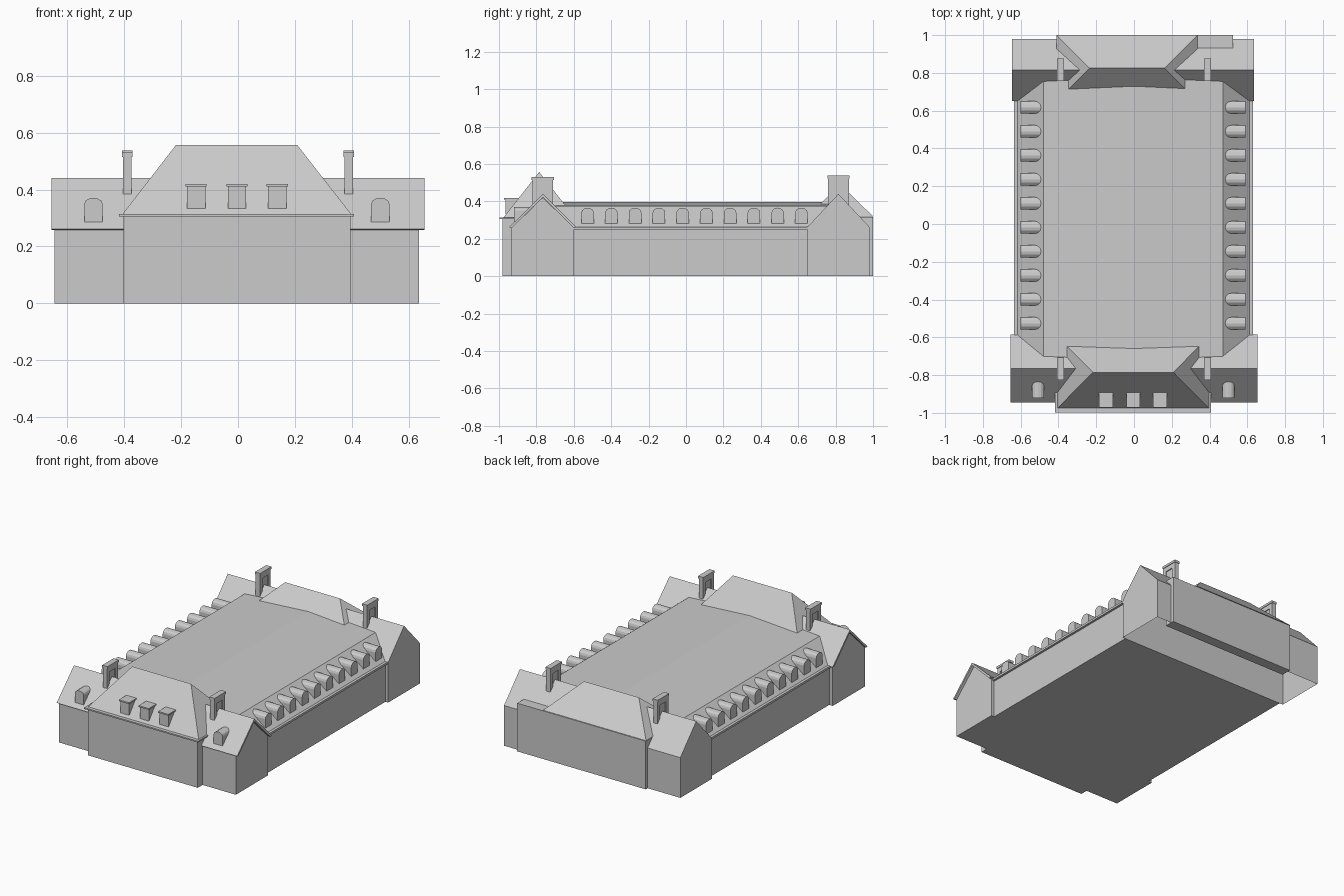
import bpy, bmesh, math

if "Cube" in bpy.data.objects:
    bpy.data.objects.remove(bpy.data.objects["Cube"])


def mesh_object(name, verts, faces):
    bm = bmesh.new()
    vs = [bm.verts.new(v) for v in verts]
    for f in faces:
        bm.faces.new([vs[i] for i in f])
    bmesh.ops.recalc_face_normals(bm, faces=bm.faces)
    me = bpy.data.meshes.new(name)
    bm.to_mesh(me)
    bm.free()
    ob = bpy.data.objects.new(name, me)
    bpy.context.collection.objects.link(ob)
    return ob


def prism(name, profile, axis, a, b, skip_face=None):
    """Extrude a closed profile along x (profile y,z) or y (profile x,z)."""
    def place(p, t):
        return (t, p[0], p[1]) if axis == 'x' else (p[0], t, p[1])
    n = len(profile)
    verts = [place(p, a) for p in profile] + [place(p, b) for p in profile]
    faces = [tuple(range(n)), tuple(range(n, 2 * n))]
    faces += [(i, (i + 1) % n, n + (i + 1) % n, n + i)
              for i in range(n) if i != skip_face]
    return mesh_object(name, verts, faces)


def box(name, x0, x1, y0, y1, z0, z1):
    return prism(name, [(x0, z0), (x1, z0), (x1, z1), (x0, z1)], 'y', y0, y1)


def hip_roof(name, x0, x1, y0, y1, z0, rx0, rx1, ry, rz):
    verts = [(x0, y0, z0), (x1, y0, z0), (x1, y1, z0), (x0, y1, z0),
             (rx0, ry, rz), (rx1, ry, rz)]
    return mesh_object(name, verts, [(0, 1, 2, 3), (0, 1, 5, 4), (1, 2, 5),
                                     (2, 3, 4, 5), (3, 0, 4)])


def arch(c, half, z0, spring, top, n=6):
    """Profile of an opening with a shallow arched head."""
    pts = [(c - half, z0), (c + half, z0)]
    for i in range(n + 1):
        t = math.pi * i / n
        pts.append((c + half * math.cos(t), spring + (top - spring) * math.sin(t)))
    return pts


# Main hall: walls, eaves band and mansard roof
box("hall_walls", -0.62, 0.615, -0.77, 0.65, 0, 0.25)
box("hall_eaves", -0.635, 0.63, -0.70, 0.66, 0.25, 0.264)
prism("hall_roof", [(-0.62, 0.262), (-0.48, 0.376), (0, 0.397),
                    (0.47, 0.376), (0.615, 0.262)], 'y', -0.765, 0.815)

# Round-topped dormers down both long sides
for i in range(10):
    y = 0.617 - 0.127 * i
    prism("side_dormer_left", arch(y, 0.033, 0.27, 0.34, 0.366), 'x', -0.6, -0.47)
    prism("side_dormer_right", arch(y, 0.033, 0.27, 0.34, 0.366), 'x', 0.46, 0.59)

# Front wing: gabled walls and overhanging roof sheet
prism("front_wing_walls", [(-0.932, 0), (-0.60, 0), (-0.60, 0.258),
                           (-0.765, 0.42), (-0.932, 0.258)], 'x', -0.645, 0.637)
prism("front_wing_roof", [(-0.945, 0.262), (-0.765, 0.44), (-0.585, 0.262),
                          (-0.60, 0.258), (-0.765, 0.422), (-0.932, 0.258)],
      'x', -0.655, 0.655)
for c in (-0.508, 0.5):
    prism("front_wing_dormer", arch(c, 0.032, 0.283, 0.35, 0.371), 'y', -0.92, -0.83)

# Front centre block: walls, eaves, hipped roof, three flat dormers
box("front_centre_walls", -0.403, 0.395, -0.982, -0.62, 0, 0.306)
box("front_centre_eaves", -0.418, 0.408, -0.998, -0.62, 0.306, 0.315)
hip_roof("front_centre_roof", -0.405, 0.397, -0.975, -0.595, 0.315,
         -0.218, 0.208, -0.785, 0.557)
for c in (-0.147, -0.004, 0.138):
    box("front_dormer", c - 0.032, c + 0.032, -0.965, -0.86, 0.333, 0.41)
    box("front_dormer_cap", c - 0.037, c + 0.037, -0.972, -0.885, 0.41, 0.419)

# Back wing: gabled shell, open underneath
prism("back_wing", [(0.65, 0), (0.98, 0), (0.98, 0.264), (0.815, 0.44),
                    (0.65, 0.264)], 'x', -0.645, 0.635, skip_face=0)

# Back centre block and hipped roof
box("back_centre_walls", -0.408, 0.525, 0.93, 1.0, 0, 0.316)
hip_roof("back_centre_roof", -0.41, 0.337, 0.65, 1.0, 0.32,
         -0.235, 0.162, 0.825, 0.49)

# Chimney slabs: recessed core between end posts, with a cap
for y0, top in ((-0.822, 0.53), (0.76, 0.537)):
    y1 = y0 + 0.112
    for c in (-0.389, 0.389):
        box("chimney_core", c - 0.009, c + 0.009, y0, y1, 0.36, top - 0.015)
        for a in (y0, y1 - 0.026):
            box("chimney_post", c - 0.015, c + 0.015, a, a + 0.026, 0.36, top - 0.015)
        box("chimney_band", c - 0.015, c + 0.015, y0, y1, top - 0.045, top - 0.015)
        box("chimney_cap", c - 0.019, c + 0.019, y0 - 0.003, y1 + 0.003, top - 0.015, top)
